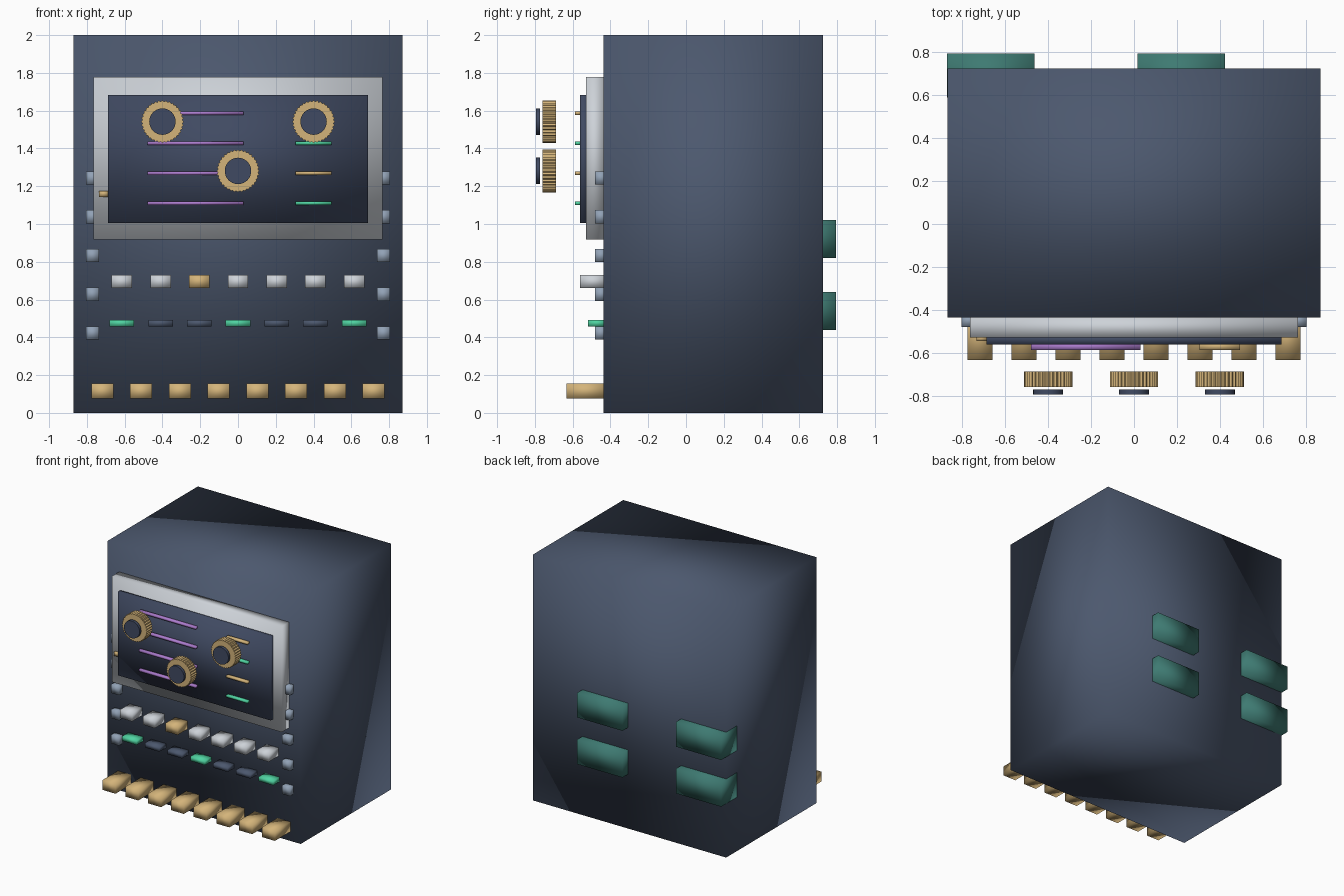
import bpy
import math

if "Cube" in bpy.data.objects:
    bpy.data.objects.remove(bpy.data.objects["Cube"], do_unlink=True)


def linear(v):
    v /= 255
    return v / 12.92 if v <= 0.04045 else ((v + 0.055) / 1.055) ** 2.4


def material(name, *rgb):
    m = bpy.data.materials.new(name)
    m.use_nodes = True
    colour = [linear(c) for c in rgb] + [1]
    m.diffuse_color = colour
    bsdf = m.node_tree.nodes["Principled BSDF"]
    bsdf.inputs["Base Color"].default_value = colour
    bsdf.inputs["Roughness"].default_value = 0.6
    return m


SLATE = material("slate", 76, 88, 110)
INK = material("ink_blue", 64, 74, 98)
SILVER = material("silver", 205, 210, 216)
GOLD = material("gold", 212, 180, 122)
MINT = material("mint", 80, 212, 162)
VIOLET = material("violet", 172, 124, 206)
STEEL = material("steel", 146, 162, 182)
GREEN = material("deep_green", 62, 122, 114)

FRONT = -0.436


def make(name, verts, faces, mat):
    mesh = bpy.data.meshes.new(name)
    mesh.from_pydata(verts, [], faces)
    mesh.materials.append(mat)
    mesh.shade_smooth()
    obj = bpy.data.objects.new(name, mesh)
    bpy.context.collection.objects.link(obj)
    return obj


def prism(name, outline, y0, y1, mat):
    """Extrude an outline of (x, z) points, clockwise from the front, along y."""
    n = len(outline)
    verts = [(x, y, z) for y in (y0, y1) for x, z in outline]
    faces = [tuple(reversed(range(n))), tuple(range(n, 2 * n))]
    faces += [(i, (i + 1) % n, n + (i + 1) % n, n + i) for i in range(n)]
    return make(name, verts, faces, mat)


def box(name, x, z, w, h, y0, y1, mat):
    a, b = w / 2, h / 2
    outline = [(x - a, z - b), (x - a, z + b), (x + a, z + b), (x + a, z - b)]
    return prism(name, outline, y0, y1, mat)


def disc(name, x, z, radii, sides, y0, y1, mat):
    outline = []
    for i in range(sides):
        t = -math.tau * i / sides
        r = radii[i % len(radii)]
        outline.append((x + r * math.cos(t), z + r * math.sin(t)))
    obj = prism(name, outline, y0, y1, mat)
    # Flat end caps
    for poly in obj.data.polygons[:2]:
        poly.use_smooth = False
    bpy.context.view_layer.objects.active = obj
    obj.select_set(True)
    bpy.ops.object.shade_smooth_by_angle(angle=math.radians(60))
    obj.select_set(False)


# Cabinet with display panel
box("cabinet", 0, 1, 1.74, 2, FRONT, 0.726, SLATE)
box("display_frame", 0, 1.347, 1.53, 0.86, -0.53, FRONT, SILVER)
box("display_screen", 0, 1.344, 1.376, 0.68, -0.562, -0.52, INK)
box("side_tab", -0.71, 1.16, 0.05, 0.032, -0.545, -0.52, GOLD)

# Lines shown on the display
for i, mat in enumerate((GOLD, MINT, GOLD, MINT)):
    z = 1.587 - i * 0.159
    box(f"left_line_{i}", -0.225, z, 0.51, 0.018, -0.588, -0.555, VIOLET)
    box(f"right_line_{i}", 0.4, z, 0.19, 0.018, -0.588, -0.555, mat)

# Knurled knobs with dark caps
for i, (x, z) in enumerate(((-0.4, 1.542), (0.4, 1.542), (0, 1.281))):
    disc(f"knob_{i}", x, z, (0.113, 0.106), 72, -0.76, -0.688, GOLD)
    disc(f"knob_cap_{i}", x, z, (0.07,), 32, -0.795, -0.772, INK)

# Bolts down both sides
for side in (-1, 1):
    for i in range(5):
        box(f"bolt_{side}_{i}", side * 0.77, 0.423 + i * 0.205, 0.07, 0.07,
            -0.481, -0.42, STEEL)

# Two rows of buttons
for i in range(7):
    x = (i - 3) * 0.205
    box(f"button_{i}", x, 0.695, 0.108, 0.068, -0.56, -0.42,
        GOLD if i == 2 else SILVER)
    box(f"indicator_{i}", x, 0.475, 0.13, 0.036, -0.519, -0.42,
        MINT if i % 3 == 0 else SLATE)

# Bottom keys
for i in range(8):
    box(f"key_{i}", (i - 3.5) * 0.205, 0.115, 0.117, 0.08, -0.633, -0.42, GOLD)

# Rear vents
for x in (-0.668, 0.22):
    for z in (0.54, 0.92):
        box(f"vent_{x}_{z}", x, z, 0.408, 0.2, 0.59, 0.794, GREEN)
